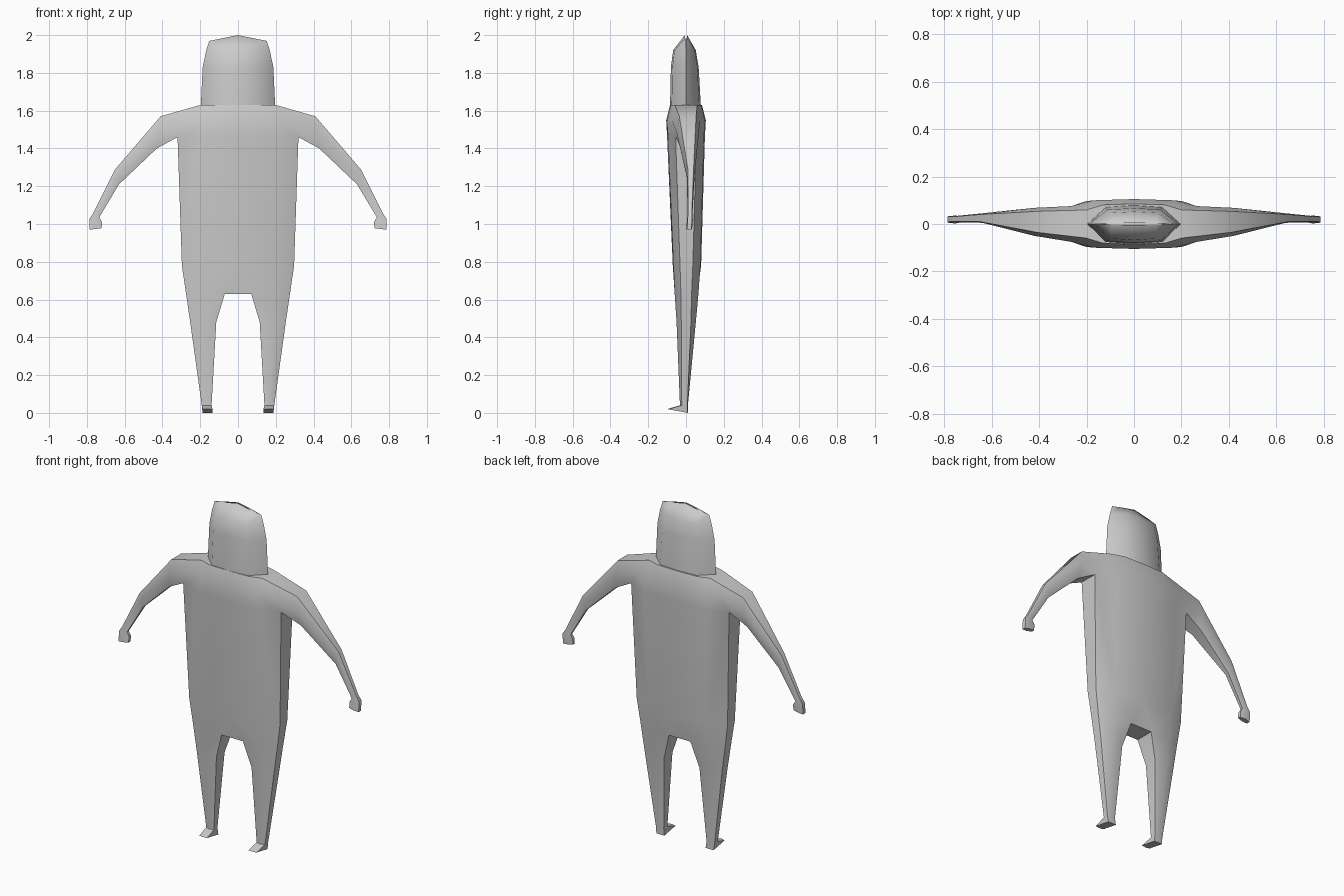
import bpy, bmesh, math

if "Cube" in bpy.data.objects:
    bpy.data.objects.remove(bpy.data.objects["Cube"])

grey = bpy.data.materials.new("plain grey")
grey.diffuse_color = (0.6, 0.6, 0.6, 1)
grey.use_nodes = True
grey.node_tree.nodes["Principled BSDF"].inputs["Base Color"].default_value = grey.diffuse_color


def ring(bm, points):
    return [bm.verts.new(p) for p in points]


def bridge(bm, a, b, closed=True):
    n = len(a)
    for i in range(n if closed else n - 1):
        j = (i + 1) % n
        bm.faces.new((a[i], a[j], b[j], b[i]))


def finish(bm, name):
    bmesh.ops.recalc_face_normals(bm, faces=bm.faces[:])
    mesh = bpy.data.meshes.new(name)
    bm.to_mesh(mesh)
    bm.free()
    obj = bpy.data.objects.new(name, mesh)
    bpy.context.collection.objects.link(obj)
    mesh.materials.append(grey)
    bpy.ops.object.select_all(action='DESELECT')
    obj.select_set(True)
    bpy.context.view_layer.objects.active = obj
    bpy.ops.object.shade_smooth_by_angle(angle=math.radians(60))
    return obj


# Body: right half, mirrored and welded at the end
bm = bmesh.new()


def torso_ring(z, hw, yf, yb, side):
    return ring(bm, [(0, yf, z), (.65 * hw, .95 * yf, z), (hw, side * yf, z),
                     (hw, side * yb, z), (.65 * hw, .95 * yb, z), (0, yb, z)])


torso = [torso_ring(*r) for r in (
    (1.63, .20, -.085, .085, .7),
    (1.55, .262, -.105, .105, .72),
    (1.46, .32, -.10, .10, .55),
    (.78, .297, -.07, .08, .45))]
for k in range(3):
    a, b = torso[k], torso[k + 1]
    if k < 2:                       # leave the shoulder opening
        bridge(bm, a[:3], b[:3], False)
        bridge(bm, a[3:], b[3:], False)
    else:
        bridge(bm, a, b, False)
bm.faces.new(torso[0])              # shoulder top

# Arm: lofted from the shoulder opening
(t, m, l) = torso[:3]
prev = [t[2], m[2], l[2], l[3], m[3], t[3]]
for tx, tz, lx, lz, yf, yb in (
        (.41, 1.57, .43, 1.40, -.05, .068),
        (.65, 1.29, .63, 1.21, .005, .045),
        (.765, 1.06, .735, 1.035, .008, .034),
        (.785, 1.03, .72, 1.01, .005, .036),
        (.785, .97, .722, .978, .002, .032)):
    c, h = (yf + yb) / 2, (yb - yf) / 2
    mx, mz = (tx + lx) / 2, (tz + lz) / 2
    cur = ring(bm, [(tx, c - .75 * h, tz), (mx, c - h, mz), (lx, c - .6 * h, lz),
                    (lx, c + .6 * h, lz), (mx, c + h, mz), (tx, c + .75 * h, tz)])
    bridge(bm, prev, cur)
    prev = cur
bm.faces.new(prev)


# Leg: continues the torso, closing on the inside below the crotch
def leg_ring(z, xi, xo, yf, yb, inner, side):
    mx = xi + .55 * (xo - xi)
    return ring(bm, [(xi, inner * yf, z), (mx, yf, z), (xo, side * yf, z),
                     (xo, side * yb, z), (mx, yb, z), (xi, inner * yb, z)])


top = leg_ring(.63, .07, .275, -.06, .066, .9, .45)
bridge(bm, torso[3], top, False)
cf, cb = ring(bm, [(0, -.054, .63), (0, .0594, .63)])
bm.faces.new((torso[3][0], cf, top[0]))
bm.faces.new((torso[3][5], top[5], cb))
bm.faces.new((cf, cb, top[5], top[0]))
prev = top
for r in ((.48, .115, .253, -.05, .052, .75, .5),
          (.04, .14, .192, -.032, .01, .8, .7)):
    cur = leg_ring(*r)
    bridge(bm, prev, cur)
    prev = cur

# Foot: sole stretched forward into a toe
sole = leg_ring(0, .135, .187, -.10, .01, .95, .95)
for v in sole:
    v.co.z = max(0, -.2 * v.co.y)
bridge(bm, prev, sole)
bm.faces.new(sole)

bmesh.ops.mirror(bm, geom=bm.verts[:] + bm.edges[:] + bm.faces[:],
                 axis='X', merge_dist=-1)
bmesh.ops.remove_doubles(bm, verts=bm.verts[:], dist=1e-4)
finish(bm, "body")

# Head: tapering eight-sided loft closing to a ridge
bm = bmesh.new()
prev = None
for z, hw, yf, yb, droop in ((1.60, .198, -.085, .08, 0), (1.83, .187, -.08, .067, 0),
                             (1.92, .168, -.068, .052, 0), (2.0, .152, -.006, .006, .2)):
    pts = [(-hw, 0), (-.6 * hw, .9 * yf), (0, yf), (.6 * hw, .9 * yf),
           (hw, 0), (.6 * hw, .9 * yb), (0, yb), (-.6 * hw, .9 * yb)]
    cur = ring(bm, [(x, y, z - droop * abs(x)) for x, y in pts])
    if prev:
        bridge(bm, prev, cur)
    else:
        bm.faces.new(cur)
    prev = cur
bm.faces.new(prev)
finish(bm, "head")
